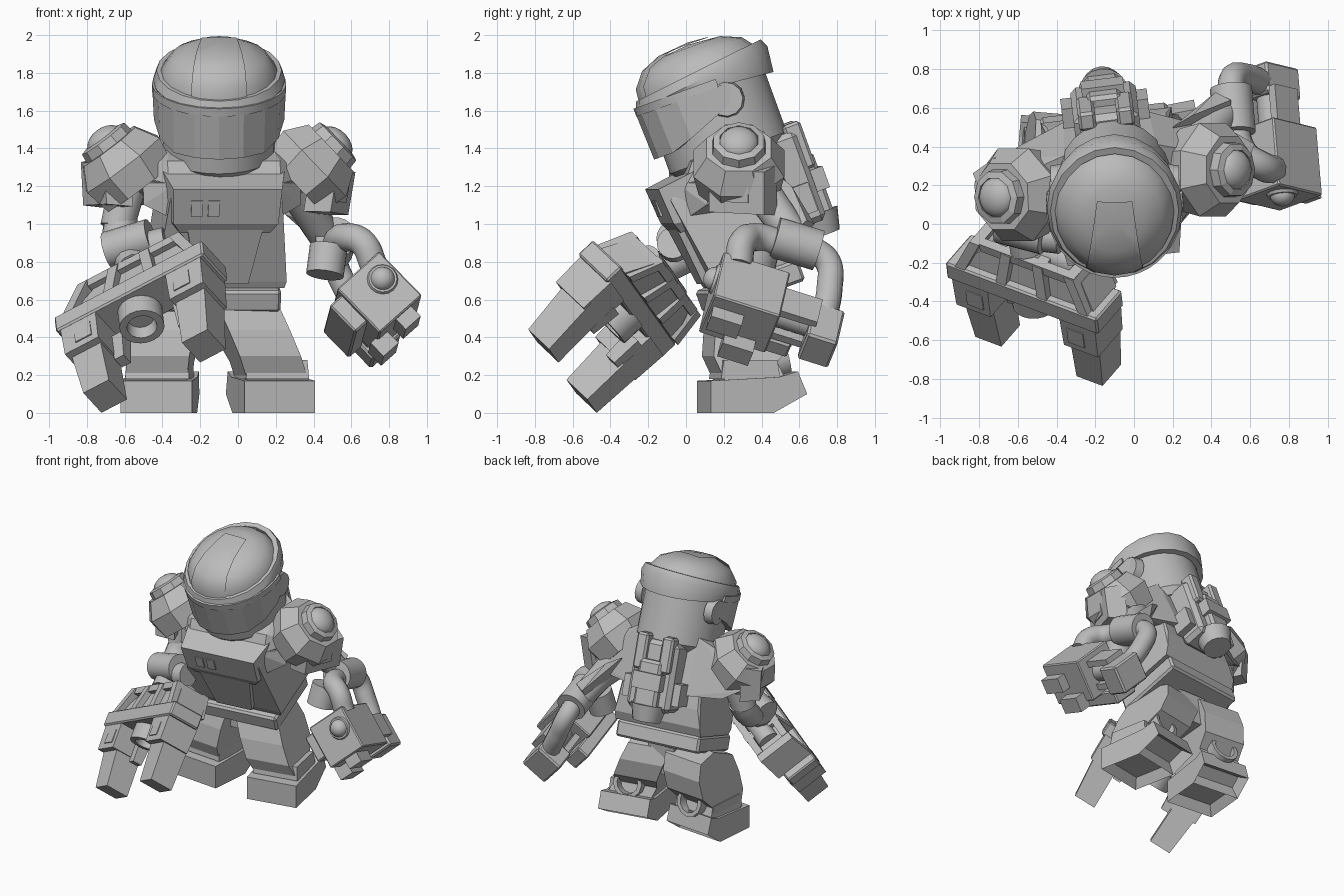
import bpy, bmesh
from math import pi, sin, cos, radians
from mathutils import Vector as V, Matrix

cube = bpy.data.objects.get("Cube")
if cube:
    bpy.data.objects.remove(cube)

mat = bpy.data.materials.new("armour grey")
mat.use_nodes = True
GREY = (0.5, 0.5, 0.5, 1)
mat.diffuse_color = GREY
mat.node_tree.nodes["Principled BSDF"].inputs["Base Color"].default_value = GREY


def add(name, bm, M=Matrix(), smooth=False):
    bmesh.ops.remove_doubles(bm, verts=bm.verts[:], dist=1e-4)
    bmesh.ops.recalc_face_normals(bm, faces=bm.faces[:])
    me = bpy.data.meshes.new(name)
    bm.to_mesh(me)
    bm.free()
    me.transform(M)
    me.materials.append(mat)
    ob = bpy.data.objects.new(name, me)
    bpy.context.collection.objects.link(ob)
    if smooth:
        bpy.ops.object.select_all(action='DESELECT')
        ob.select_set(True)
        bpy.context.view_layer.objects.active = ob
        bpy.ops.object.shade_smooth_by_angle(angle=radians(35))


def frame(o, x, z):
    x, z = V(x).normalized(), V(z).normalized()
    y = z.cross(x).normalized()
    x = y.cross(z)
    return Matrix.Translation(o) @ Matrix((x, y, z)).transposed().to_4x4()


def box(name, loc, size, M=Matrix(), top=(1, 1), bevel=0.0):
    bm = bmesh.new()
    bmesh.ops.create_cube(bm, size=1)
    for v in bm.verts:
        if v.co.z > 0:
            v.co.x *= top[0]
            v.co.y *= top[1]
        v.co = [l + c * s for l, c, s in zip(loc, v.co, size)]
    if bevel:
        bmesh.ops.bevel(bm, geom=bm.edges[:], offset=bevel, segments=1, affect='EDGES')
    add(name, bm, M)


def hull(name, pts, M=Matrix()):
    bm = bmesh.new()
    for p in pts:
        bm.verts.new(p)
    bmesh.ops.convex_hull(bm, input=bm.verts[:])
    bmesh.ops.dissolve_limit(bm, angle_limit=0.02, verts=bm.verts[:], edges=bm.edges[:])
    add(name, bm, M)


def mirror(pts):
    return [(s * x, y, z) for x, y, z in pts for s in (1, -1)]


def lathe(name, prof, n, M=Matrix(), a0=0.0, a1=2 * pi, loop=False, warp=None, smooth=True, cuts=()):
    # angle zero points to the front
    bm = bmesh.new()
    rings = []
    for i in range(n + 1):
        a = a0 + (a1 - a0) * i / n
        rings.append([bm.verts.new((r * sin(a), -r * cos(a), z)) for r, z in prof])
    m = len(prof)
    for A, B in zip(rings, rings[1:]):
        for j in range(m if loop else m - 1):
            k = (j + 1) % m
            bm.faces.new((A[j], A[k], B[k], B[j]))
    if loop and a1 - a0 < 6:
        bm.faces.new(rings[0])
        bm.faces.new(rings[-1])
    if warp:
        for v in bm.verts:
            v.co.z = warp(v.co)
    for co, no in cuts:
        bmesh.ops.bisect_plane(bm, geom=bm.verts[:] + bm.edges[:] + bm.faces[:],
                               plane_co=co, plane_no=no, clear_outer=True)
    add(name, bm, M, smooth)


def cyl(name, p, q, r1, r2=None, n=20):
    p, q = V(p), V(q)
    h = (q - p).length
    lathe(name, [(0, 0), (r1, 0), (r2 or r1, h), (0, h)], n, frame(p, (0.3, 1, 0.1), q - p))


def tube(name, pts, r):
    cu = bpy.data.curves.new(name, 'CURVE')
    cu.dimensions = '3D'
    cu.bevel_depth, cu.bevel_resolution, cu.use_fill_caps = r, 4, True
    sp = cu.splines.new('BEZIER')
    sp.bezier_points.add(len(pts) - 1)
    for b, p in zip(sp.bezier_points, pts):
        b.co = p
        b.handle_left_type = b.handle_right_type = 'AUTO'
    tmp = bpy.data.objects.new(name + " path", cu)
    bpy.context.collection.objects.link(tmp)
    bpy.context.view_layer.update()
    me = bpy.data.meshes.new_from_object(tmp.evaluated_get(bpy.context.evaluated_depsgraph_get()))
    bpy.data.objects.remove(tmp)
    bm = bmesh.new()
    bm.from_mesh(me)
    bpy.data.meshes.remove(me)
    add(name, bm, smooth=True)


def dome(name, M, r, h):
    lathe(name, [(r * cos(t * pi / 10), h * sin(t * pi / 10)) for t in range(6)], 20, M)


def prism(name, yz, x0, x1, M, shear=0.0, sole=False):
    bm = bmesh.new()
    L = [[bm.verts.new((x + shear * z, y, z)) for y, z in yz] for x in (x0, x1)]
    bm.faces.new(L[0])
    bm.faces.new(L[1])
    for i in range(len(yz)):
        j = (i + 1) % len(yz)
        bm.faces.new((L[0][i], L[0][j], L[1][j], L[1][i]))
    bmesh.ops.recalc_face_normals(bm, faces=bm.faces[:])
    if sole:
        under = [f for f in bm.faces if f.normal.z < -0.5]
        bmesh.ops.inset_individual(bm, faces=under, thickness=0.055, depth=-0.07)
    add(name, bm, M)


# Head: everything tilted forward around one pivot, a little longer than wide
H = (Matrix.Translation((-0.1, 0.125, 1.65)) @ Matrix.Rotation(radians(20), 4, 'X')
     @ Matrix.Diagonal((0.96, 1.06, 1, 1)))
lathe("head", [(0, -0.34), (0.27, -0.34), (0.31, -0.29), (0.31, 0.1), (0, 0.1)], 24, H)
DOME = [(0.33, 0.08), (0.32, 0.18), (0.26, 0.26), (0.16, 0.305), (0, 0.32)]
lathe("helmet_dome", DOME, 20, H)
lathe("dome_plate", [(r * 1.02, z + 0.012) for r, z in DOME], 20, H,
      cuts=[((0.11, 0, 0), (1, 0.15, 0)), ((-0.11, 0, 0), (-1, 0.15, 0)), ((0, 0.1, 0), (0, 1, 0))])


def tilt(co):
    return co.z + (0.12 if co.z > 0.12 else -0.1) * (co.y - 0.05)


lathe("helmet_band", [(0.31, 0.06), (0.35, 0.06), (0.365, 0.13), (0.345, 0.18), (0.31, 0.18)], 20, H,
      loop=True, warp=tilt)
lathe("helmet_brow", [(0.33, 0.055), (0.37, 0.055), (0.37, 0.1), (0.33, 0.1)], 20, H,
      a0=-1.75, a1=1.75, loop=True)
lathe("visor", [(0.29, -0.19), (0.36, -0.19), (0.368, 0.06), (0.29, 0.06)], 10, H, a0=-1.9, a1=1.9,
      loop=True, smooth=False, warp=lambda c: c.z + (max(0, c.y + 0.24) * 0.42 if c.z < 0 else 0))
for s in (1, -1):
    cyl("ear_disc", H @ V((s * 0.28, 0.08, -0.02)), H @ V((s * 0.345, 0.08, -0.02)), 0.1, 0.09, 12)

# Torso: leaning forward and slightly turned
T = (Matrix.Translation((-0.12, 0.36, 0.68)) @ Matrix.Rotation(radians(7), 4, 'Z')
     @ Matrix.Rotation(radians(20), 4, 'X'))
box("waist_band", (-0.01, -0.02, 0.0), (0.66, 0.5, 0.12), T, bevel=0.015)
hull("torso", mirror([(0.34, -0.22, 0.06), (0.35, -0.23, 0.1), (0.34, 0.22, 0.06), (0.34, 0.26, 0.12),
                      (0.31, 0.28, 0.25), (0.3, -0.3, 0.58), (0.28, 0.28, 0.64), (0.27, -0.2, 0.66)]), T)
hull("chest_plate", mirror([(0.29, -0.34, 0.66), (0.28, -0.325, 0.46), (0.33, -0.1, 0.69), (0.31, -0.1, 0.42),
                            (0.24, -0.3, 0.4)]), T)
hull("belly_panel", mirror([(0.2, -0.31, 0.42), (0.2, -0.2, 0.42), (0.14, -0.27, 0.1), (0.14, -0.2, 0.1)]), T)
for x in (-0.16, -0.07):
    box("chest_switch", (x, -0.335, 0.55), (0.06, 0.012, 0.09), T)

# Shoulder yoke with front flares, and back pack
hull("yoke", mirror([(0.24, 0.3, 0.76), (0.22, 0.33, 0.34), (0.55, 0.14, 0.6), (0.58, 0.2, 0.44),
                     (0.46, 0.24, 0.36), (0.48, 0.0, 0.62), (0.3, -0.2, 0.64), (0.3, -0.12, 0.74)]), T)
for s in (1, -1):
    hull("chest_flare", [(s * x, y, z) for x, y, z in ((0.26, -0.24, 0.66), (0.27, -0.26, 0.46), (0.42, -0.14, 0.5),
                                                       (0.42, -0.08, 0.6), (0.28, 0.05, 0.4), (0.4, 0.1, 0.6))], T)
    box("pack_rib", (s * 0.1, 0.46, 0.61), (0.09, 0.1, 0.26), T, bevel=0.015)
    box("pack_pocket", (s * 0.19, 0.36, 0.34), (0.07, 0.14, 0.16), T)
box("pack_body", (0, 0.37, 0.45), (0.34, 0.2, 0.5), T, bevel=0.03)
box("pack_plate", (0, 0.48, 0.38), (0.18, 0.09, 0.36), T, bevel=0.02)
box("pack_box", (0, 0.5, 0.41), (0.22, 0.09, 0.12), T)
cyl("pack_nozzle", T @ V((0, 0.43, 0.24)), T @ V((0, 0.43, 0.12)), 0.13, 0.1, 16)


# Pauldrons
def pauldron(side, ring, axis, low, out):
    F = frame(ring, (0, 1, 0), axis)
    lathe(side + "_pauldron", [(0, -0.28), (0.23, -0.28), (0.26, -0.13), (0.185, -0.01), (0, -0.01)], 8, F,
          a0=pi / 8, a1=pi / 8 + 2 * pi, smooth=False)
    lathe(side + "_pauldron_ring", [(0.15, -0.03), (0.14, 0.04), (0.105, 0.05), (0.1, 0.0)], 10, F, smooth=False)
    dome(side + "_pauldron_dome", F @ Matrix.Translation((0, 0, 0.025)), 0.105, 0.07)
    G = frame(low, (0, 1, 0), out)
    box(side + "_pauldron_skirt", (0, 0, 0), (0.36, 0.27, 0.14), G, top=(0.85, 0.85))
    box(side + "_skirt_plate", (0, 0, 0.07), (0.13, 0.11, 0.015), G)


pauldron("left", (0.5, 0.28, 1.41), (0.72, 0, 0.69), (0.49, 0.29, 1.18), (0.9, -0.3, -0.15))
pauldron("right", (-0.69, 0.14, 1.42), (-0.6, -0.08, 0.79), (-0.7, 0.15, 1.22), (-0.9, -0.4, -0.05))

# Left arm with bent pipe
cyl("left_upper_arm", (0.3, 0.38, 1.2), (0.47, 0.58, 0.92), 0.1, 0.085)
hull("left_arm_guard", [(0.2, 0.5, 1.25), (0.25, 0.42, 1.05), (0.3, 0.56, 1.2), (0.42, 0.68, 1.0),
                        (0.5, 0.64, 1.02), (0.42, 0.6, 0.9), (0.5, 0.56, 0.95)])
cyl("left_elbow_cuff", (0.52, 0.47, 0.93), (0.5, 0.7, 0.86), 0.11)
cyl("left_wrist_cuff", (0.46, 0.36, 0.73), (0.48, 0.4, 0.88), 0.1)
tube("front_pipe", [(0.72, 0.28, 0.78), (0.66, 0.3, 0.9), (0.57, 0.36, 0.93), (0.51, 0.52, 0.89)], 0.075)
tube("rear_pipe", [(0.5, 0.65, 0.88), (0.51, 0.75, 0.8), (0.57, 0.76, 0.66), (0.66, 0.73, 0.5)], 0.07)

# Left gauntlet: x and y across, z forward
G = frame((0.735, 0.31, 0.585), (0.72, 0.26, 0.64), (0.08, -0.95, 0.3))
box("gauntlet_block", (0, 0, 0), (0.31, 0.33, 0.37), G, bevel=0.008)
lathe("gauntlet_collar", [(0.085, 0.18), (0.075, 0.2), (0, 0.2)], 16, G @ Matrix.Translation((0.06, 0.04, 0)))
dome("gauntlet_dome", G @ Matrix.Translation((0.06, 0.04, 0.19)), 0.065, 0.06)
box("gauntlet_rear_block", (-0.03, -0.03, -0.44), (0.21, 0.25, 0.17), G, bevel=0.012)
for s in (1, -1):
    box("gauntlet_rail", (s * 0.09, 0, -0.26), (0.045, 0.17, 0.26), G)
cyl("gauntlet_canister", G @ V((0, 0, -0.4)), G @ V((0, 0, -0.16)), 0.075)
box("gauntlet_side_rail", (-0.19, 0.03, -0.08), (0.1, 0.2, 0.46), G, bevel=0.01)
for x, y, z in ((0.02, -0.19, 0.08), (-0.14, -0.2, -0.03)):
    box("gauntlet_prong", (x, y, z), (0.11, 0.1, 0.17), G)

# Right arm
cyl("right_upper_arm", (-0.58, 0.24, 1.22), (-0.64, 0.2, 0.98), 0.1, 0.09)
tube("right_forearm", [(-0.62, 0.22, 1.02), (-0.63, 0.14, 0.9), (-0.58, 0.0, 0.83), (-0.55, -0.14, 0.76)], 0.09)
cyl("right_wrist_cuff", (-0.69, 0.0, 0.86), (-0.46, -0.06, 0.93), 0.1)
cyl("right_wrist_ring", (-0.46, -0.06, 0.88), (-0.38, -0.07, 0.9), 0.085)

# Claw: x along the bar, z towards the finger tips
C = frame((-0.53, -0.33, 0.62), (0.84, -0.315, 0.44), (0.087, -0.724, -0.684))
box("claw_bar", (0, -0.03, 0), (0.93, 0.25, 0.11), C, bevel=0.01)
hull("claw_housing", [(-0.4, 0.05, -0.05), (-0.4, -0.17, -0.05), (0.42, 0.05, -0.05), (0.42, -0.17, -0.05),
                      (-0.24, 0.02, -0.2), (-0.24, -0.2, -0.2), (0.34, 0.02, -0.2), (0.34, -0.2, -0.2)], C)
for x in (-0.36, -0.12, 0.12, 0.36):
    hull("housing_rib", [(x * t + d, y, z) for d in (-0.03, 0.03)
                         for t, y, z in ((1.05, 0.09, -0.05), (1.05, -0.2, -0.05),
                                         (0.8, 0.06, -0.24), (0.8, -0.22, -0.24))], C)
cyl("claw_canister", C @ V((-0.2, -0.09, -0.2)), C @ V((0.26, -0.09, -0.2)), 0.075)
for y in (0.03, -0.19):
    box("housing_rail", (0.03, y, -0.22), (0.58, 0.05, 0.05), C)
for s, n in ((1, 0.52), (-1, 0.51)):
    x = s * 0.33
    box("claw_knuckle", (x, -0.04, 0.14), (0.22, 0.25, 0.2), C, top=(0.95, 0.95))
    hull("claw_finger", [(x + s * a, y, z) for a, lo, hi, z in ((-0.09, -0.16, 0.05, 0.1), (0.1, -0.16, 0.05, 0.1),
                                                                (0.06, -0.17, 0.01, n), (-0.1, -0.17, 0.01, n))
                         for y in (lo, hi)], C)
    box("knuckle_plate", (x - s * 0.02, 0.082, 0.15), (0.1, 0.01, 0.1), C)
    box("claw_spur", (x - s * 0.13, -0.12, 0.19), (0.08, 0.09, 0.17), C, top=(0.7, 0.8))
lathe("claw_barrel", [(0, 0.04), (0.12, 0.04), (0.12, 0.17), (0.08, 0.17), (0.07, 0.1), (0, 0.1)], 20,
      C @ Matrix.Translation((-0.03, -0.06, 0)))

# Hips, legs and hollow feet
box("hips", (-0.13, 0.36, 0.54), (0.22, 0.26, 0.22))
FOOT = [(-0.27, 0), (-0.27, 0.17), (0.1, 0.19), (0.2, 0.22), (0.25, 0.1), (0.07, 0)]
LEG = [(-0.18, 0.15), (-0.24, 0.3), (-0.22, 0.44), (-0.17, 0.58), (0.02, 0.66), (0.17, 0.62), (0.21, 0.5),
       (0.19, 0.36), (0.1, 0.27), (0.14, 0.17)]
for side, x, yaw, shear, w, heel in (("left", 0.17, 11, -0.4, 0.19, 1), ("right", -0.41, -5, 0.14, 0.19, 0.75)):
    L = Matrix.Translation((x, 0.36, 0)) @ Matrix.Rotation(radians(yaw), 4, 'Z')
    prism(side + "_foot", [(y * heel if y > 0 else y, z) for y, z in FOOT], -w, w, L, sole=True)
    off = -0.2 * shear
    prism(side + "_leg", LEG, off - 0.17, off + 0.16, L, shear=shear)
    box(side + "_ankle", (0, -0.05, 0.23), (0.34, 0.32, 0.1), L, top=(0.96, 0.9))
    lathe(side + "_heel_socket", [(0.11, 0), (0.11, 0.07), (0.08, 0.07), (0.08, 0)], 12,
          L @ Matrix.Translation((0, 0.1, 0.28)) @ Matrix.Rotation(radians(-75), 4, 'X'), loop=True)
